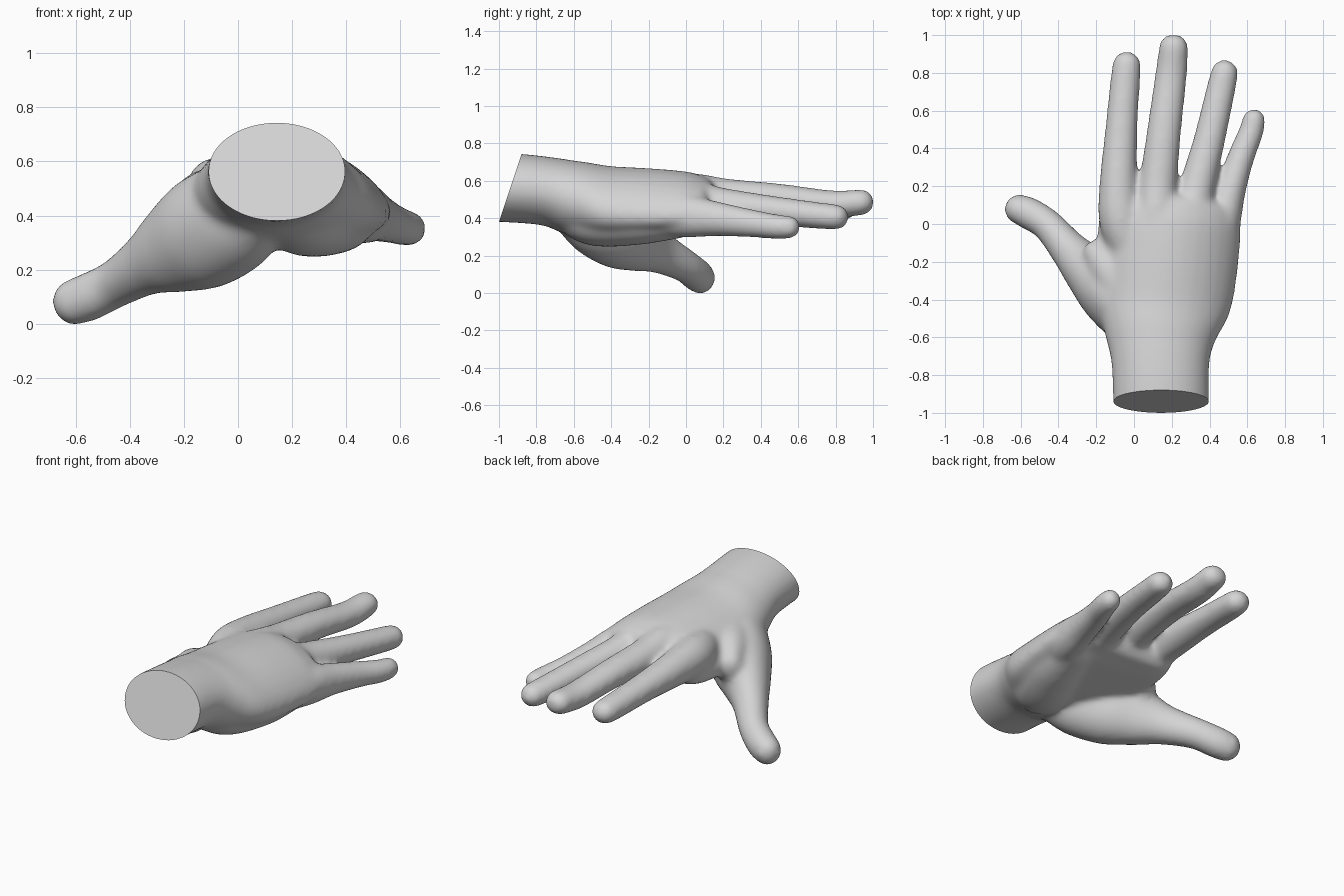
import bpy, bmesh
from math import sin, cos, pi, radians
from mathutils import Vector

if "Cube" in bpy.data.objects:
    bpy.data.objects.remove(bpy.data.objects["Cube"], do_unlink=True)

skin = bpy.data.materials.new("pale_grey")
skin.use_nodes = True
GREY = (0.66, 0.66, 0.66, 1)
skin.diffuse_color = GREY
skin.node_tree.nodes["Principled BSDF"].inputs["Base Color"].default_value = GREY

SIDES, STEPS = 32, 6


def spline(rows):
    """Smooth the path rows with a Catmull-Rom curve."""
    p = [Vector(r) for r in rows]
    p = [p[0] * 2 - p[1]] + p + [p[-1] * 2 - p[-2]]
    out = []
    for a, b, c, d in zip(p, p[1:], p[2:], p[3:]):
        for i in range(STEPS):
            t = i / STEPS
            out.append(0.5 * (2 * b + (c - a) * t + (2 * a - 5 * b + 4 * c - d) * t**2
                              + (3 * b - a - 3 * c + d) * t**3))
    return out + [p[-2]]


def limb(bm, rows, cap=1.0):
    """Loft ellipses along rows of x, y, z, half width, half height, arch."""
    path = spline([tuple(r) + (0,) * (6 - len(r)) for r in rows])
    secs = []
    for i, r in enumerate(path):
        nxt, prv = path[min(i + 1, len(path) - 1)], path[max(i - 1, 0)]
        t = Vector((nxt - prv)[:3]).normalized()
        secs.append((Vector(r[:3]), t, r[3], r[4], r[5]))
    c, t, w, h, arch = secs[-1]
    for k in range(1, 6):
        a = k * radians(16)
        secs.append((c + t * min(w, h) * cap * sin(a), t, w * cos(a), h * cos(a), arch))
    rings = []
    for c, t, w, h, arch in secs:
        side = t.cross(Vector((0, 0, 1))).normalized()
        up = side.cross(t)
        ring = []
        for k in range(SIDES):
            u, v = w * cos(2 * pi * k / SIDES), h * sin(2 * pi * k / SIDES)
            ring.append(bm.verts.new(c + side * u + up * (v - arch * u * u)))
        rings.append(ring)
    for a, b in zip(rings, rings[1:]):
        for k in range(SIDES):
            j = (k + 1) % SIDES
            bm.faces.new((a[k], a[j], b[j], b[k]))
    bm.faces.new(rings[0][::-1])
    bm.faces.new(rings[-1])


bm = bmesh.new()

# Wrist and palm
limb(bm, [(.145, -1.15, .57, .255, .185), (.143, -.9, .56, .255, .185),
          (.14, -.72, .54, .262, .185), (.142, -.58, .505, .3, .2, .1),
          (.155, -.42, .485, .36, .195, .4), (.175, -.2, .49, .378, .178, .55),
          (.19, 0, .495, .378, .155, .6), (.2, .09, .49, .365, .13, .6)],
     cap=.6)

# Pad along the little-finger side of the palm
limb(bm, [(.17, -.66, .45, .1, .1), (.24, -.5, .395, .17, .14),
          (.34, -.28, .39, .16, .135), (.4, -.05, .41, .13, .12)], cap=.8)

# Fingers: index, middle, ring, little
limb(bm, [(.02, -.25, .48, .09, .09), (-.065, 0, .495, .115, .12),
          (-.082, .2, .5, .102, .102), (-.067, .5, .485, .086, .08),
          (-.047, .75, .465, .08, .073), (-.038, .845, .458, .076, .07)])
limb(bm, [(.12, -.2, .51, .1, .1), (.12, .03, .52, .11, .12),
          (.13, .22, .515, .1, .097), (.16, .5, .505, .091, .08),
          (.195, .78, .475, .085, .074), (.21, .937, .485, .078, .07)])
limb(bm, [(.26, -.2, .46, .1, .1), (.3, .03, .475, .11, .12),
          (.335, .2, .465, .096, .097), (.4, .45, .442, .084, .08),
          (.457, .7, .415, .078, .072), (.48, .802, .406, .073, .069)])
limb(bm, [(.4, -.2, .42, .1, .11), (.462, .0, .41, .1, .115),
          (.507, .17, .395, .084, .093), (.565, .35, .372, .072, .076),
          (.617, .48, .355, .067, .067), (.635, .55, .352, .062, .063)])

# Thumb with its fleshy base
limb(bm, [(.08, -.62, .47, .12, .15), (0, -.49, .405, .17, .205),
          (-.13, -.35, .335, .175, .212), (-.25, -.235, .27, .135, .165),
          (-.345, -.135, .215, .102, .115), (-.455, -.008, .147, .085, .09),
          (-.55, .053, .1, .086, .09), (-.607, .078, .08, .08, .086)])

# Web between thumb and index finger
limb(bm, [(-.02, -.45, .47, .12, .12), (-.12, -.26, .43, .12, .14),
          (-.19, -.17, .38, .08, .12)])

mesh = bpy.data.meshes.new("hand_parts")
bm.to_mesh(mesh)
bm.free()
parts = bpy.data.objects.new("hand_parts", mesh)
bpy.context.collection.objects.link(parts)

# Fuse the parts into one skin and soften the joins
fuse = parts.modifiers.new("fuse", 'REMESH')
fuse.mode = 'VOXEL'
fuse.voxel_size = .014
soft = parts.modifiers.new("soften", 'SMOOTH')
soft.factor = .5
soft.iterations = 22
deps = bpy.context.evaluated_depsgraph_get()
skin_mesh = bpy.data.meshes.new_from_object(parts.evaluated_get(deps))
bpy.data.objects.remove(parts, do_unlink=True)

# Slanted flat cut at the wrist
bm = bmesh.new()
bm.from_mesh(skin_mesh)
cut = bmesh.ops.bisect_plane(bm, geom=bm.verts[:] + bm.edges[:] + bm.faces[:],
                             plane_co=(0, -.94, .56), plane_no=(0, -.949, .316),
                             clear_outer=True)
rim = [e for e in cut["geom_cut"] if isinstance(e, bmesh.types.BMEdge)]
bmesh.ops.holes_fill(bm, edges=rim, sides=0)
bm.to_mesh(skin_mesh)
bm.free()

skin_mesh.materials.clear()
skin_mesh.materials.append(skin)
hand = bpy.data.objects.new("hand", skin_mesh)
bpy.context.collection.objects.link(hand)
bpy.ops.object.select_all(action='DESELECT')
hand.select_set(True)
bpy.context.view_layer.objects.active = hand
bpy.ops.object.shade_smooth_by_angle(angle=radians(40))
